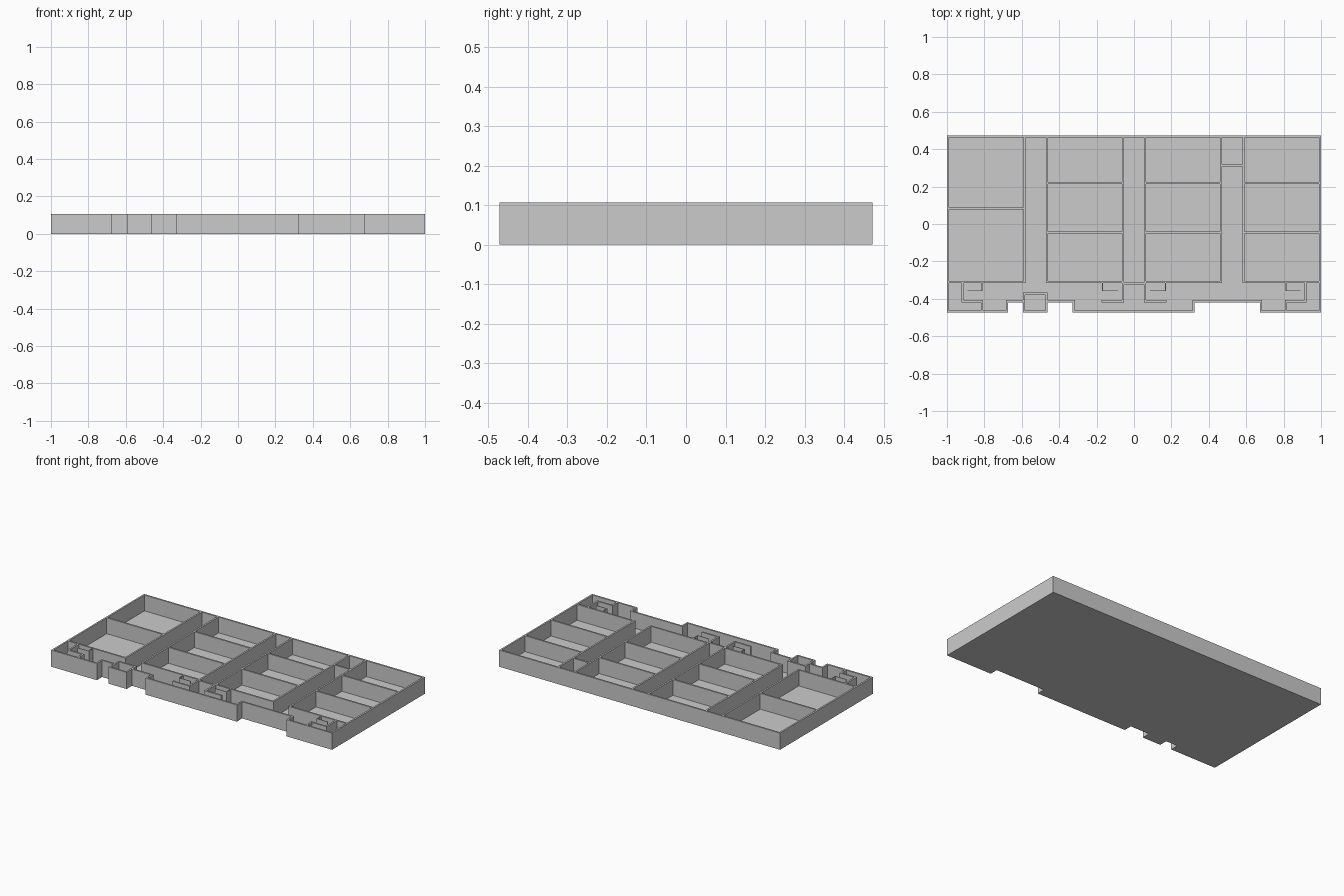
import bpy, bmesh

if "Cube" in bpy.data.objects:
    bpy.data.objects.remove(bpy.data.objects["Cube"])

H, T, FLOOR = 0.107, 0.011, 0.005   # wall height, wall thickness, slab thickness
X, Y = 0.9945, 0.467                # centre lines of the outer walls
YR, YF = -0.309, -0.413             # room front wall, recessed facade


def finish(name, bm):
    me = bpy.data.meshes.new(name)
    bmesh.ops.recalc_face_normals(bm, faces=bm.faces)
    bm.to_mesh(me)
    bm.free()
    ob = bpy.data.objects.new(name, me)
    bpy.context.collection.objects.link(ob)
    return ob


def walls(name, segs, t=T):
    """Straight walls along axis-aligned centre lines (x0, y0, x1, y1)."""
    bm = bmesh.new()
    for x0, y0, x1, y1 in segs:
        v = bmesh.ops.create_cube(bm, size=1)['verts']
        size = (abs(x1 - x0) + t, abs(y1 - y0) + t, H)
        bmesh.ops.scale(bm, vec=size, verts=v)
        bmesh.ops.translate(bm, vec=((x0 + x1) / 2, (y0 + y1) / 2, H / 2), verts=v)
    return finish(name, bm)


def mirrored(segs):
    return [(s * a, b, s * c, d) for s in (-1, 1) for a, b, c, d in segs]


# floor slab following the stepped facade
ol = [(-1, .4725), (-1, -.4725), (-.674, -.4725), (-.674, YF), (-.592, YF),
      (-.592, -.4725), (-.463, -.4725), (-.463, YF), (-.325, YF), (-.325, -.4725),
      (.322, -.4725), (.322, YF), (.674, YF), (.674, -.4725), (1, -.4725), (1, .4725)]
bm = bmesh.new()
face = bm.faces.new([bm.verts.new((x, y, 0)) for x, y in ol])
ext = bmesh.ops.extrude_face_region(bm, geom=[face], use_keep_orig=True)['geom']
bmesh.ops.translate(bm, vec=(0, 0, FLOOR),
                    verts=[g for g in ext if isinstance(g, bmesh.types.BMVert)])
finish("floor_slab", bm)

# perimeter: back, sides and facade steps
walls("outer_walls", [
    (-X, Y, X, Y), (-X, -Y, -X, Y), (X, -Y, X, Y),
    (-X, -Y, -.68, -Y), (-.68, -Y, -.68, YF), (-.68, YF, -.587, YF),
    (-.468, YF, -.322, YF), (-.322, YF, -.322, -Y), (-.322, -Y, .317, -Y),
    (.317, -Y, .317, YF), (.317, YF, .68, YF), (.68, YF, .68, -Y), (.68, -Y, X, -Y)])

# entrance booth
walls("entrance_booth", [
    (-.587, -Y, -.468, -Y), (-.587, -.373, -.468, -.373),
    (-.587, -Y, -.587, -.373), (-.468, -Y, -.468, -.373)])

# corridor walls and room fronts, same on both wings
walls("corridor_walls", mirrored([
    (.585, YR, .585, Y), (.466, YR, .466, Y), (.058, YF, .058, Y),
    (.585, YR, X, YR), (.058, YR, .466, YR)]))

# walls between rooms
walls("room_dividers",
      [(-X, .083, -.587, .083), (.466, .312, .585, .312), (-.058, -.318, .058, -.318)]
      + [(a, y, b, y) for a, b in ((-.466, -.058), (.058, .466), (.585, X))
         for y in (.219, -.045)])

# small service rooms at wing ends and centre
walls("service_room_walls", mirrored([
    (.918, YR, .918, YF), (.918, YF, .813, YF), (.813, YF, .813, -Y),
    (.058, YF, .168, YF)]))

# thin L-shaped screens inside the service rooms
walls("screen_panels", mirrored([
    (.813, YR, .813, -.357), (.813, -.357, .888, -.357),
    (.168, YR, .168, -.357), (.168, -.357, .088, -.357)]), 0.004)
